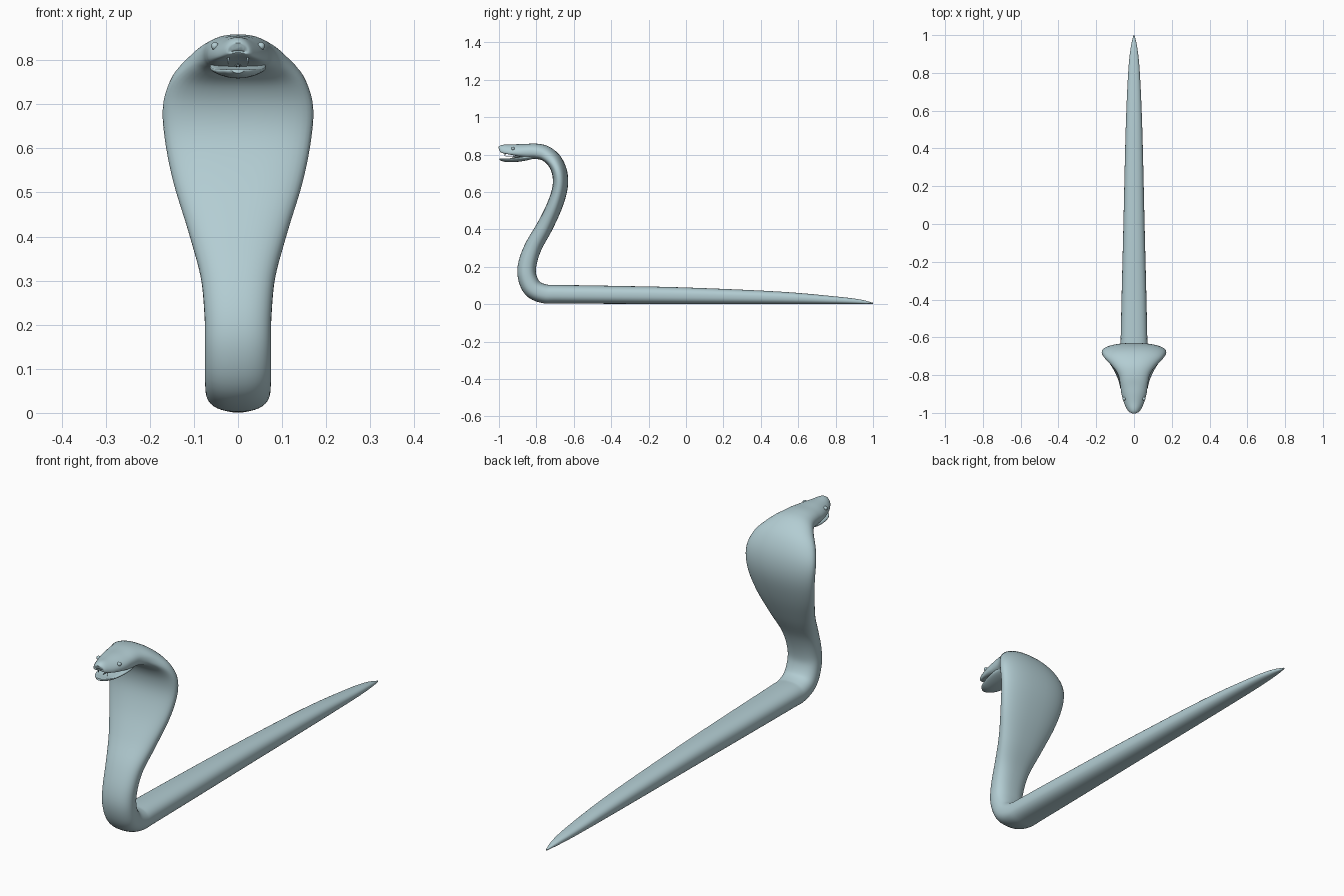
import bpy, bmesh, math
from mathutils import Vector

if "Cube" in bpy.data.objects:
    bpy.data.objects.remove(bpy.data.objects["Cube"])

skin = bpy.data.materials.new("pale blue skin")
skin.diffuse_color = (0.45, 0.61, 0.65, 1)
skin.use_nodes = True
skin.node_tree.nodes["Principled BSDF"].inputs["Base Color"].default_value = skin.diffuse_color


def smooth_path(stations, steps):
    """Catmull-Rom interpolation of every station value."""
    s = [Vector(v) for v in stations]
    s = [2 * s[0] - s[1]] + s + [2 * s[-1] - s[-2]]
    out = []
    for i in range(1, len(s) - 2):
        a, b, c, d = s[i - 1:i + 3]
        for k in range(steps):
            t = k / steps
            out.append(0.5 * (2 * b + (c - a) * t + (2 * a - 5 * b + 4 * c - d) * t * t
                              + (3 * b - a - 3 * c + d) * t ** 3))
    return out + [s[-2]]


def finish(name, bm):
    bmesh.ops.recalc_face_normals(bm, faces=bm.faces)
    me = bpy.data.meshes.new(name)
    bm.to_mesh(me)
    bm.free()
    ob = bpy.data.objects.new(name, me)
    bpy.context.collection.objects.link(ob)
    me.materials.append(skin)
    bpy.ops.object.select_all(action='DESELECT')
    ob.select_set(True)
    bpy.context.view_layer.objects.active = ob
    bpy.ops.object.shade_smooth_by_angle(angle=math.radians(50))
    return ob


def loft(name, stations, steps=5, sides=40, power=2.4):
    """Station: y, z, half width, half thickness, droop of the sides."""
    path = smooth_path(stations, steps)
    bm = bmesh.new()
    rings = []
    for i, p in enumerate(path):
        a, b = path[max(i - 1, 0)], path[min(i + 1, len(path) - 1)]
        t = Vector((b[0] - a[0], b[1] - a[1])).normalized()
        w, h, droop = max(p[2], 0.001), max(p[3], 0.001), p[4]
        ring = []
        for k in range(sides):
            ang = 2 * math.pi * k / sides
            c, s = math.cos(ang), math.sin(ang)
            u = math.copysign(abs(c) ** (2 / power), c)
            n = h * math.copysign(abs(s) ** (2 / power), s) - droop * u * u
            ring.append(bm.verts.new((w * u, p[0] + t.y * n, p[1] - t.x * n)))
        rings.append(ring)
    for r, q in zip(rings, rings[1:]):
        for k in range(sides):
            bm.faces.new((r[k], r[k - 1], q[k - 1], q[k]))
    bm.faces.new(rings[0])
    bm.faces.new(rings[-1])
    return finish(name, bm)


# tail, raised body, hood and upper head as one skin
loft("body_and_hood", [
    (1.0, 0.004, 0.003, 0.003, 0), (0.93, 0.013, 0.018, 0.012, 0),
    (0.8, 0.021, 0.031, 0.020, 0), (0.5, 0.034, 0.044, 0.033, 0),
    (0.0, 0.045, 0.056, 0.044, 0), (-0.4, 0.050, 0.066, 0.048, 0),
    (-0.68, 0.053, 0.072, 0.050, 0), (-0.76, 0.056, 0.074, 0.051, 0),
    (-0.82, 0.085, 0.075, 0.052, 0), (-0.850, 0.15, 0.075, 0.050, 0),
    (-0.847, 0.22, 0.076, 0.049, 0), (-0.815, 0.31, 0.085, 0.046, 0),
    (-0.758, 0.41, 0.112, 0.044, 0), (-0.705, 0.52, 0.146, 0.042, 0.003),
    (-0.674, 0.62, 0.166, 0.041, 0.006), (-0.675, 0.70, 0.170, 0.041, 0.008),
    (-0.703, 0.765, 0.150, 0.041, 0.010), (-0.750, 0.805, 0.112, 0.041, 0.010),
    (-0.800, 0.817, 0.083, 0.041, 0.006), (-0.850, 0.817, 0.073, 0.040, 0.004),
    (-0.895, 0.823, 0.067, 0.033, 0.012), (-0.945, 0.828, 0.053, 0.025, 0.016),
    (-0.980, 0.831, 0.037, 0.021, 0.014), (-0.996, 0.831, 0.026, 0.015, 0.010),
    (-1.0, 0.830, 0.012, 0.007, 0.004)])

# lower jaw, cupped upward at the sides
loft("lower_jaw", [
    (-0.80, 0.796, 0.055, 0.014, 0), (-0.85, 0.782, 0.064, 0.013, -0.004),
    (-0.90, 0.772, 0.060, 0.011, -0.008), (-0.95, 0.768, 0.047, 0.009, -0.008),
    (-0.98, 0.771, 0.033, 0.007, -0.006), (-0.997, 0.775, 0.014, 0.004, -0.002)],
    sides=28)

# tongue
loft("tongue", [(-0.85, 0.788, 0.008, 0.004, 0), (-0.91, 0.788, 0.006, 0.003, 0),
                (-0.965, 0.788, 0.002, 0.002, 0)], sides=12)

for side, label in ((-1, "left"), (1, "right")):
    # eye
    bm = bmesh.new()
    bmesh.ops.create_uvsphere(bm, u_segments=16, v_segments=10, radius=0.009)
    bmesh.ops.translate(bm, verts=bm.verts, vec=(side * 0.052, -0.925, 0.832))
    finish(label + "_eye", bm)
    # fang
    loft_ob = bmesh.new()
    bmesh.ops.create_cone(loft_ob, cap_ends=True, segments=10,
                          radius1=0.0005, radius2=0.004, depth=0.026)
    bmesh.ops.translate(loft_ob, verts=loft_ob.verts, vec=(side * 0.022, -0.968, 0.800))
    finish(label + "_fang", loft_ob)
